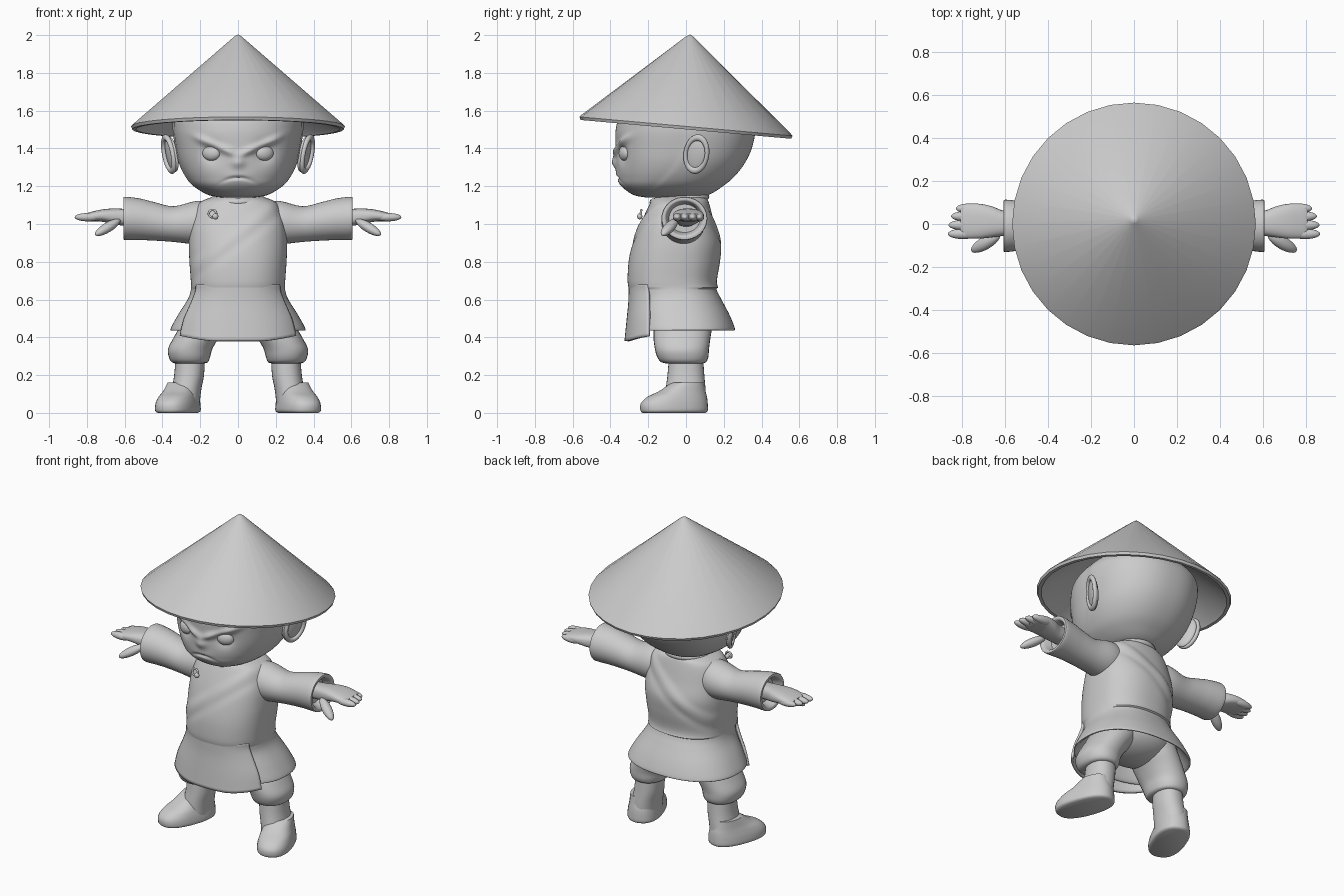
import bpy, bmesh, math
from mathutils import Matrix, Vector, Euler

if "Cube" in bpy.data.objects:
    bpy.data.objects.remove(bpy.data.objects["Cube"])

clay = bpy.data.materials.new("clay_grey")
clay.diffuse_color = (0.6, 0.6, 0.6, 1)
clay.use_nodes = True
clay.node_tree.nodes["Principled BSDF"].inputs["Base Color"].default_value = clay.diffuse_color


def finish(name, bm, mirror=False, angle=50, solid=0):
    bmesh.ops.recalc_face_normals(bm, faces=bm.faces)
    me = bpy.data.meshes.new(name)
    bm.to_mesh(me)
    bm.free()
    ob = bpy.data.objects.new(name, me)
    bpy.context.collection.objects.link(ob)
    me.materials.append(clay)
    bpy.ops.object.select_all(action='DESELECT')
    ob.select_set(True)
    bpy.context.view_layer.objects.active = ob
    bpy.ops.object.shade_smooth_by_angle(angle=math.radians(angle))
    if solid:
        m = ob.modifiers.new("thickness", 'SOLIDIFY')
        m.thickness, m.offset = solid, 0
    if mirror:
        ob.modifiers.new("mirror", 'MIRROR')
    return ob


def spline(keys, steps):
    """Smooth interpolation through rows of numbers."""
    out = []
    for i in range(len(keys) - 1):
        a, b, c, d = (keys[max(i - 1, 0)], keys[i], keys[i + 1], keys[min(i + 2, len(keys) - 1)])
        for s in range(steps):
            t = s / steps
            out.append([q + 0.5 * t * (r - p + t * (2*p - 5*q + 4*r - w + t * (3*(q - r) + w - p)))
                        for p, q, r, w in zip(a, b, c, d)])
    return out + [list(keys[-1])]


def loft(name, keys, axis='z', n=32, steps=4, power=2.2, arc=None, shape=None, matrix=None, **kw):
    """Rounded sections; each key is (t, u_min, u_max, v_min, v_max)."""
    bm = bmesh.new()
    rings = []
    for t, u0, u1, v0, v1 in spline(keys, steps):
        ring = []
        for i in range(n + (1 if arc else 0)):
            a = arc[0] + (arc[1] - arc[0]) * i / n if arc else 2 * math.pi * i / n
            c, s = math.cos(a), math.sin(a)
            u = (u0 + u1) / 2 + (u1 - u0) / 2 * math.copysign(abs(c) ** (2 / power), c)
            v = (v0 + v1) / 2 + (v1 - v0) / 2 * math.copysign(abs(s) ** (2 / power), s)
            p = Vector((u, v, t) if axis == 'z' else (t, u, v))
            ring.append(bm.verts.new(shape(p) if shape else p))
        rings.append(ring)
    for r, q in zip(rings, rings[1:]):
        for i in range(n):
            j = i + 1 if arc else (i + 1) % n
            bm.faces.new((r[i], r[j], q[j], q[i]))
    if not arc:
        bm.faces.new(rings[0])
        bm.faces.new(rings[-1])
    if matrix:
        bm.transform(matrix)
    return finish(name, bm, **kw)


def place(loc, rot=(0, 0, 0), scale=(1, 1, 1)):
    return Matrix.LocRotScale(Vector(loc), Euler([math.radians(a) for a in rot]), Vector(scale))


def blob(name, loc, scale, rot=(0, 0, 0), mirror=False):
    bm = bmesh.new()
    bmesh.ops.create_uvsphere(bm, u_segments=24, v_segments=14, radius=1)
    bm.transform(place(loc, rot, scale))
    return finish(name, bm, mirror)


def torus(name, major, minor, matrix, mirror=False):
    bm = bmesh.new()
    n, m = 28, 10
    vs = [[bm.verts.new(((major + minor * math.cos(b)) * math.cos(a),
                         (major + minor * math.cos(b)) * math.sin(a), minor * math.sin(b)))
           for b in (2 * math.pi * j / m for j in range(m))]
          for a in (2 * math.pi * i / n for i in range(n))]
    for i in range(n):
        for j in range(m):
            k, l = (i + 1) % n, (j + 1) % m
            bm.faces.new((vs[i][j], vs[k][j], vs[k][l], vs[i][l]))
    bm.transform(matrix)
    return finish(name, bm, mirror)


def bump(d, width):
    return math.exp(-(d / width) ** 2)


# Hat: hollow cone with a thick rim, tipped up at the front
bm = bmesh.new()
profile = [(0.0, .487), (.02, .475), (.555, .012), (.566, 0), (.56, -.016), (.54, -.016), (.528, 0), (0.0, .44)]
prev = None
for r, z in profile:
    cur = [bm.verts.new((r * math.cos(math.tau * i / 32), r * math.sin(math.tau * i / 32) - .045 * z, z))
           for i in range(32)]
    if prev:
        for i in range(32):
            bm.faces.new((prev[i], prev[(i + 1) % 32], cur[(i + 1) % 32], cur[i]))
    prev = cur
bmesh.ops.remove_doubles(bm, verts=bm.verts, dist=1e-5)
bm.transform(place((0, 0, 1.517), (-5.1, 0, 0)))
finish("straw_hat", bm)


# Head with brows, eye sockets, nose, frown and face edge pressed into the surface
def face(p):
    x, z = abs(p.x), p.z
    edge = -.0 - 1.9 * max(0, 1.45 - z) ** 1.8
    inset = 1 / (1 + math.exp(max(-50, min(50, (p.y - edge) / .006))))
    p.x *= 1 - .018 * inset
    if p.y < -.15:
        brow = bump(z - 1.362 - .42 * x, .02) / (1 + math.exp((x - .23) / .015))
        d = .02 * brow * (1 - .6 * bump(x, .03))
        d -= .028 * bump(math.hypot(x - .14, z - 1.375), .05)
        d += .024 * bump(math.hypot(x, (z - 1.325) * 1.1), .034)
        d += .010 * bump(math.hypot(x * .6, z - 1.25), .04)
        d -= .012 * bump(z - 1.245 + 3 * x * x, .009) * bump(x, .07)
        p.y -= d
    return p


loft("head", [(1.14, -.09, .09, -.21, .03), (1.155, -.16, .16, -.28, .12), (1.2, -.235, .235, -.34, .195),
              (1.25, -.278, .278, -.358, .255), (1.32, -.312, .312, -.367, .31), (1.4, -.332, .332, -.372, .348),
              (1.5, -.346, .346, -.372, .368), (1.58, -.335, .335, -.345, .355), (1.66, -.26, .26, -.26, .27),
              (1.71, -.14, .14, -.14, .15)], n=144, steps=12, power=2.25, shape=face)
blob("eye", (.14, -.325, 1.375), (.05, .028, .04), (0, 0, 20), True)
blob("ear", (.35, .05, 1.37), (.022, .066, .098), (-14, 8, -22), True)
torus("ear_rim", 1, .2, place((.366, .055, 1.37), (-14, 8, -22))
      @ Matrix.Diagonal((.07, .06, .09, 1)) @ Matrix.Rotation(math.pi / 2, 4, 'Y'), True)


# Tunic with crossed lapel, hollow under the hem
def lapel(p):
    if p.z > .66:
        side = 1 if p.y < -.05 else -1
        line = p.z - .98 - .75 * p.x
        step = 1 / (1 + math.exp(max(-50, min(50, line / .008))))
        p.y -= side * .012 * step * min(1, abs(p.y + .05) / .1)
        p.y += side * .006 * bump(line + .09, .03)
    return p


loft("tunic", [(1.15, -.10, .10, -.14, .08), (1.135, -.16, .16, -.17, .11), (1.1, -.215, .215, -.195, .125),
               (1.0, -.25, .25, -.24, .15), (.9, -.26, .26, -.272, .175), (.8, -.257, .257, -.292, .168),
               (.7, -.25, .25, -.297, .152), (.65, -.25, .25, -.29, .163), (.6, -.267, .267, -.28, .188),
               (.52, -.317, .317, -.285, .23), (.45, -.355, .355, -.29, .258), (.437, -.35, .35, -.285, .252),
               (.46, -.325, .325, -.265, .235), (.55, -.26, .26, -.22, .18)],
     n=96, steps=7, power=2.3, shape=lapel)


# Front flap of the skirt, its hem rising towards the side slits
def hem(p):
    p.z += .35 * max(0, abs(p.x) - .12) ** 1.5 * (.7 - p.z) / .32
    return p


loft("front_flap", [(.68, -.25, .25, -.296, .15), (.64, -.255, .255, -.296, .17), (.58, -.28, .28, -.298, .19),
                    (.48, -.325, .325, -.308, .23), (.38, -.35, .35, -.318, .26)],
     n=36, power=2.3, arc=(math.radians(-148), math.radians(-32)), shape=hem, solid=.016)

# Neck, collar and chest toggle
loft("neck", [(1.08, -.1, .1, -.14, .08), (1.2, -.11, .11, -.15, .1)])
torus("collar", .125, .02, place((0, -.035, 1.13), (6, 0, 0), (1, 1.1, 1)))
blob("toggle_knot", (-.12, -.245, 1.04), (.016, .014, .016))
torus("toggle_loop", .02, .006, place((-.135, -.24, 1.055), (80, 0, 0)))

# Sleeves with open cuffs
loft("sleeve", [(.12, -.12, .08, .90, 1.115), (.22, -.13, .10, .893, 1.122), (.34, -.115, .09, .905, 1.094),
                (.44, -.115, .095, .912, 1.115), (.52, -.122, .105, .915, 1.135), (.595, -.13, .113, .915, 1.144),
                (.605, -.122, .105, .923, 1.136), (.598, -.105, .088, .94, 1.12), (.55, -.09, .075, .955, 1.105)],
     axis='x', n=40, power=2, mirror=True)

# Hands
loft("palm", [(.5, -.05, .05, .985, 1.075), (.6, -.055, .06, .99, 1.08), (.66, -.062, .082, 1.0, 1.082),
              (.72, -.068, .094, 1.012, 1.077), (.78, -.066, .092, 1.014, 1.064), (.805, -.05, .078, 1.022, 1.056)],
     axis='x', power=2.6, mirror=True)
for i, (y, tip) in enumerate([(-.046, .865), (-.005, .862), (.036, .85), (.072, .828)]):
    blob("finger_%d" % (i + 1), (tip - .07, y, 1.036), (.07, .024, .022), mirror=True)
blob("thumb", (.69, -.088, .982), (.085, .03, .026), (0, 28, -30), True)

# Trousers: seat plus gathered legs
blob("trouser_seat", (0, -.02, .54), (.26, .19, .13))
loft("trouser_leg", [(.57, .0, .25, -.16, .14), (.47, .05, .30, -.17, .14), (.4, .10, .34, -.172, .13),
                     (.34, .135, .37, -.165, .122), (.295, .148, .366, -.152, .118), (.268, .16, .35, -.13, .105),
                     (.26, .19, .32, -.09, .08)], mirror=True)

# Boots
loft("boot_shaft", [(.3, .175, .33, -.09, .09), (.2, .18, .338, -.098, .097), (.12, .195, .352, -.108, .104),
                    (.03, .205, .365, -.115, .108)], mirror=True)
loft("boot_foot", [(0, -.088, .088, -.172, .168), (.012, -.102, .102, -.184, .182), (.05, -.1, .1, -.182, .182),
                   (.085, -.092, .092, -.145, .178), (.115, -.084, .084, -.08, .17), (.16, -.076, .076, -.01, .16)],
     power=2.4, matrix=place((.318, -.062, 0), (0, 0, 20)), mirror=True)
